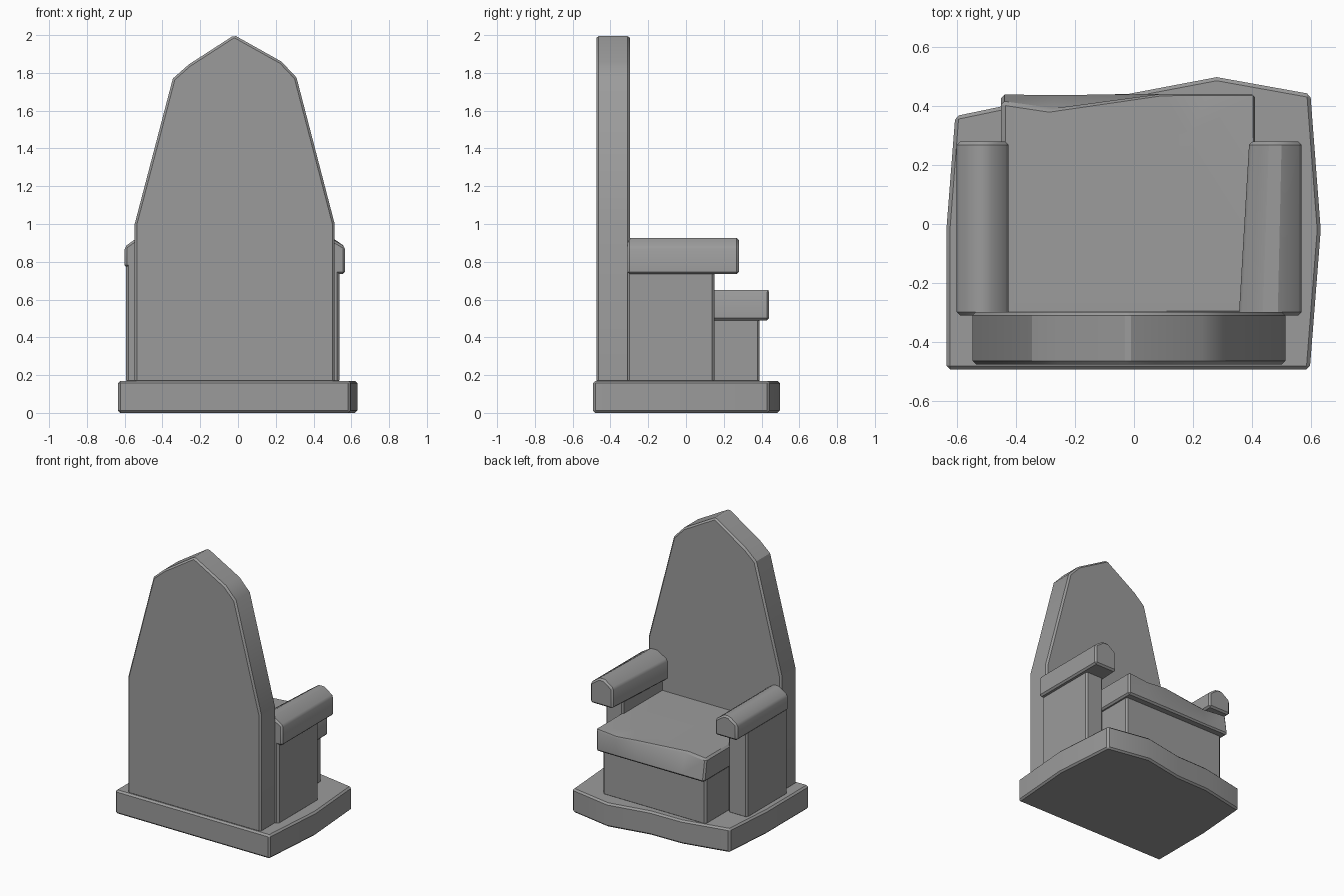
import bpy, bmesh, math
from mathutils import Vector

if "Cube" in bpy.data.objects:
    bpy.data.objects.remove(bpy.data.objects["Cube"])

stone = bpy.data.materials.new("dark_stone")
stone.diffuse_color = (0.33, 0.33, 0.33, 1)
stone.use_nodes = True
stone.node_tree.nodes["Principled BSDF"].inputs["Base Color"].default_value = stone.diffuse_color


def loft(name, ring_a, ring_b, bevel=0.012, peak=None):
    """Solid between two matching rings, optional inner point on the second cap."""
    bm = bmesh.new()
    a = [bm.verts.new(p) for p in ring_a]
    b = [bm.verts.new(p) for p in ring_b]
    n = len(a)
    bm.faces.new(a)
    cap = bm.faces.new(b)
    for i in range(n):
        j = (i + 1) % n
        bm.faces.new((a[i], a[j], b[j], b[i]))
    if peak:
        poked = bmesh.ops.poke(bm, faces=[cap])
        poked["verts"][0].co = Vector(peak)
    bmesh.ops.recalc_face_normals(bm, faces=bm.faces)
    me = bpy.data.meshes.new(name)
    bm.to_mesh(me)
    bm.free()
    me.materials.append(stone)
    ob = bpy.data.objects.new(name, me)
    bpy.context.collection.objects.link(ob)
    # Worn edges, then smooth shading over the shallow bends
    mod = ob.modifiers.new("worn_edges", "BEVEL")
    mod.width = bevel
    mod.segments = 1
    mod.limit_method = "ANGLE"
    mod.angle_limit = 0.6
    bpy.ops.object.select_all(action="DESELECT")
    ob.select_set(True)
    bpy.context.view_layer.objects.active = ob
    bpy.ops.object.modifier_apply(modifier=mod.name)
    bpy.ops.object.shade_smooth_by_angle(angle=math.radians(30))
    return ob


def slab(name, outline, z0, z1):
    return loft(name, [(x, y, z0) for x, y in outline], [(x, y, z1) for x, y in outline])


def block(name, x0, x1, y0, y1, z0, z1):
    return slab(name, [(x0, y0), (x1, y0), (x1, y1), (x0, y1)], z0, z1)


# Uneven stone plinth
slab("base", [(-0.635, -0.492), (0.595, -0.492), (0.632, -0.02), (0.597, 0.44),
              (0.28, 0.497), (-0.02, 0.44), (-0.27, 0.435), (-0.605, 0.365),
              (-0.635, -0.02)], 0, 0.17)

# Tall pointed backrest
back = [(-0.547, 0.16), (0.512, 0.16), (0.512, 1.0), (0.31, 1.775), (0.23, 1.86),
        (-0.02, 2.0), (-0.26, 1.845), (-0.345, 1.77), (-0.547, 1.0)]
loft("backrest", [(x, -0.475, z) for x, z in back], [(x, -0.297, z) for x, z in back])

# Seat pedestal
block("seat_pedestal", -0.43, 0.39, -0.31, 0.39, 0.16, 0.50)

# Seat slab with chipped front edge
bottom = [(-0.45, -0.31), (0.41, -0.31), (0.41, 0.44), (0.25, 0.44),
          (0.09, 0.44), (-0.27, 0.44), (-0.45, 0.44)]
top = [(-0.45, -0.31, 0.65), (0.41, -0.31, 0.65), (0.41, 0.44, 0.65), (0.25, 0.44, 0.635),
       (0.09, 0.44, 0.65), (-0.27, 0.388, 0.65), (-0.45, 0.415, 0.65)]
loft("seat", [(x, y, 0.49) for x, y in bottom], top, peak=(0.19, 0.3, 0.65))

# Arm supports
block("left_arm_support", -0.592, -0.44, -0.31, 0.15, 0.16, 0.80)
block("right_arm_support", 0.395, 0.537, -0.31, 0.15, 0.16, 0.76)


# Armrests with ridged tops
def armrest(name, outer, inner_back, inner_front, z0):
    def ring(inner, y):
        mid = (outer + inner) / 2
        w = (inner - outer) * 0.12
        return [(outer, y, z0), (inner, y, z0), (inner, y, 0.88),
                (mid + w, y, 0.927), (mid - w, y, 0.927), (outer, y, 0.88)]
    loft(name, ring(inner_back, -0.31), ring(inner_front, 0.28))


armrest("left_armrest", -0.6, -0.425, -0.425, 0.77)
armrest("right_armrest", 0.567, 0.355, 0.39, 0.735)
